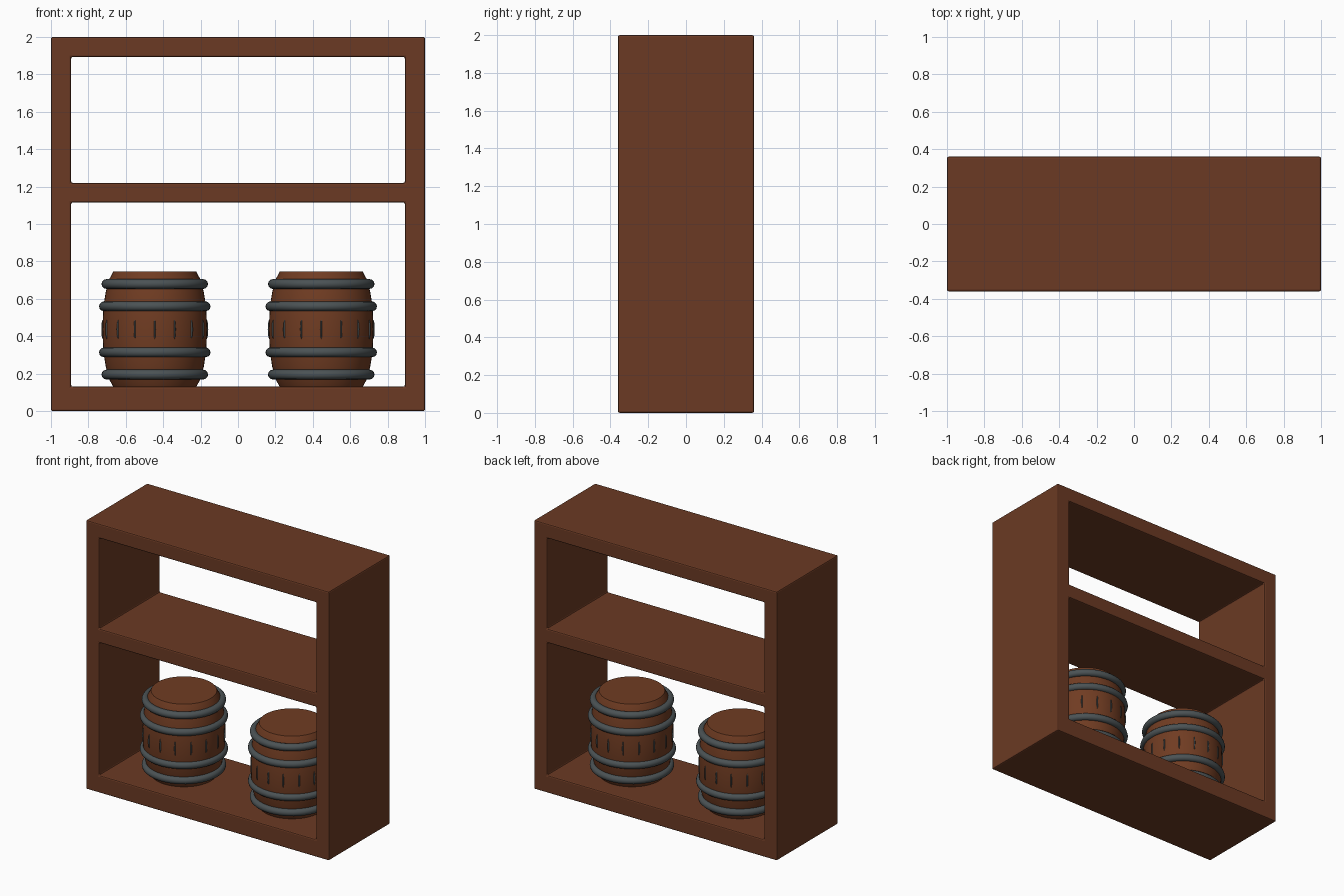
import bpy, bmesh
from math import cos, sin, pi, radians
from mathutils import Matrix, Vector

cube = bpy.data.objects.get("Cube")
if cube:
    bpy.data.objects.remove(cube, do_unlink=True)


def material(name, rgb):
    m = bpy.data.materials.new(name)
    m.use_nodes = True
    m.diffuse_color = (*rgb, 1)
    m.node_tree.nodes["Principled BSDF"].inputs["Base Color"].default_value = (*rgb, 1)
    return m


SHELF_WOOD = material("shelf wood", (0.147, 0.042, 0.017))
BARREL_WOOD = material("barrel wood", (0.162, 0.045, 0.016))
IRON = material("dark iron", (0.07, 0.085, 0.09))


def finish(name, bm, mat, smooth=None):
    """Turn a bmesh into a named object with one colour."""
    bmesh.ops.recalc_face_normals(bm, faces=bm.faces)
    mesh = bpy.data.meshes.new(name)
    bm.to_mesh(mesh)
    bm.free()
    mesh.materials.append(mat)
    ob = bpy.data.objects.new(name, mesh)
    bpy.context.collection.objects.link(ob)
    if smooth:
        bpy.ops.object.select_all(action="DESELECT")
        bpy.context.view_layer.objects.active = ob
        ob.select_set(True)
        bpy.ops.object.shade_smooth_by_angle(angle=radians(smooth))
    return ob


def lathe(name, profile, mat, x, closed=False, steps=48, smooth=35):
    """Spin an (r, z) profile round the vertical axis at x."""
    bm = bmesh.new()
    verts = [bm.verts.new((r, 0, z)) for r, z in profile]
    edges = [bm.edges.new(pair) for pair in zip(verts, verts[1:])]
    if closed:
        edges.append(bm.edges.new((verts[-1], verts[0])))
    bmesh.ops.spin(bm, geom=verts + edges, axis=(0, 0, 1), cent=(0, 0, 0),
                   angle=2 * pi, steps=steps)
    bmesh.ops.remove_doubles(bm, verts=bm.verts, dist=0.0005)
    bmesh.ops.translate(bm, verts=bm.verts, vec=(x, 0, 0))
    return finish(name, bm, mat, smooth)


# Open shelf frame: front grid without its two openings, extruded in depth
xs = [-1, -0.892, 0.892, 1]
zs = [0, 0.13, 1.115, 1.22, 1.893, 2]
DEPTH = 0.72
bm = bmesh.new()
grid = [[bm.verts.new((x, -DEPTH / 2, z)) for x in xs] for z in zs]
for j in range(len(zs) - 1):
    for i in range(len(xs) - 1):
        if i == 1 and j in (1, 3):
            continue
        bm.faces.new((grid[j][i], grid[j][i + 1], grid[j + 1][i + 1], grid[j + 1][i]))
back = bmesh.ops.extrude_face_region(bm, geom=bm.faces[:], use_keep_orig=True)
bmesh.ops.translate(bm, vec=(0, DEPTH, 0),
                    verts=[v for v in back["geom"] if isinstance(v, bmesh.types.BMVert)])
frame = finish("shelf_frame", bm, SHELF_WOOD)
bevel = frame.modifiers.new("soft edges", "BEVEL")
bevel.width = 0.009
bevel.segments = 2
bevel.limit_method = "ANGLE"

# Barrels
BASE, MIDDLE, TOP = 0.128, 0.437, 0.745
half = [(0.278, 0.05), (0.275, 0.12), (0.262, 0.2), (0.245, 0.265), (0.222, 0.308)]
profile = ([(0, BASE)] + [(r, MIDDLE - h) for r, h in reversed(half)]
           + [(0.28, MIDDLE)] + [(r, MIDDLE + h) for r, h in half] + [(0, TOP)])

for side, x in (("right", -0.445), ("left", 0.445)):
    lathe(f"{side}_barrel_body", profile, BARREL_WOOD, x)

    # Iron hoops, mirrored about the middle of the barrel
    for place, radius, offset in (("inner", 0.272, 0.123), ("outer", 0.259, 0.242)):
        for level, sign in (("lower", -1), ("upper", 1)):
            ring = [(radius + 0.026 * cos(a), MIDDLE + sign * offset + 0.026 * sin(a))
                    for a in (k * pi / 6 for k in range(12))]
            lathe(f"{side}_barrel_{level}_{place}_hoop", ring, IRON, x, True, smooth=60)

    # Slim iron studs round the belly
    bm = bmesh.new()
    for k in range(16):
        place = (Matrix.Translation((x, 0, MIDDLE))
                 @ Matrix.Rotation(k * pi / 8, 4, "Z")
                 @ Matrix.Translation((0, -0.277, 0))
                 @ Matrix.Diagonal(Vector((0.006, 0.009, 0.052, 1))))
        bmesh.ops.create_uvsphere(bm, u_segments=8, v_segments=8, radius=1, matrix=place)
    finish(f"{side}_barrel_studs", bm, IRON, 60)
